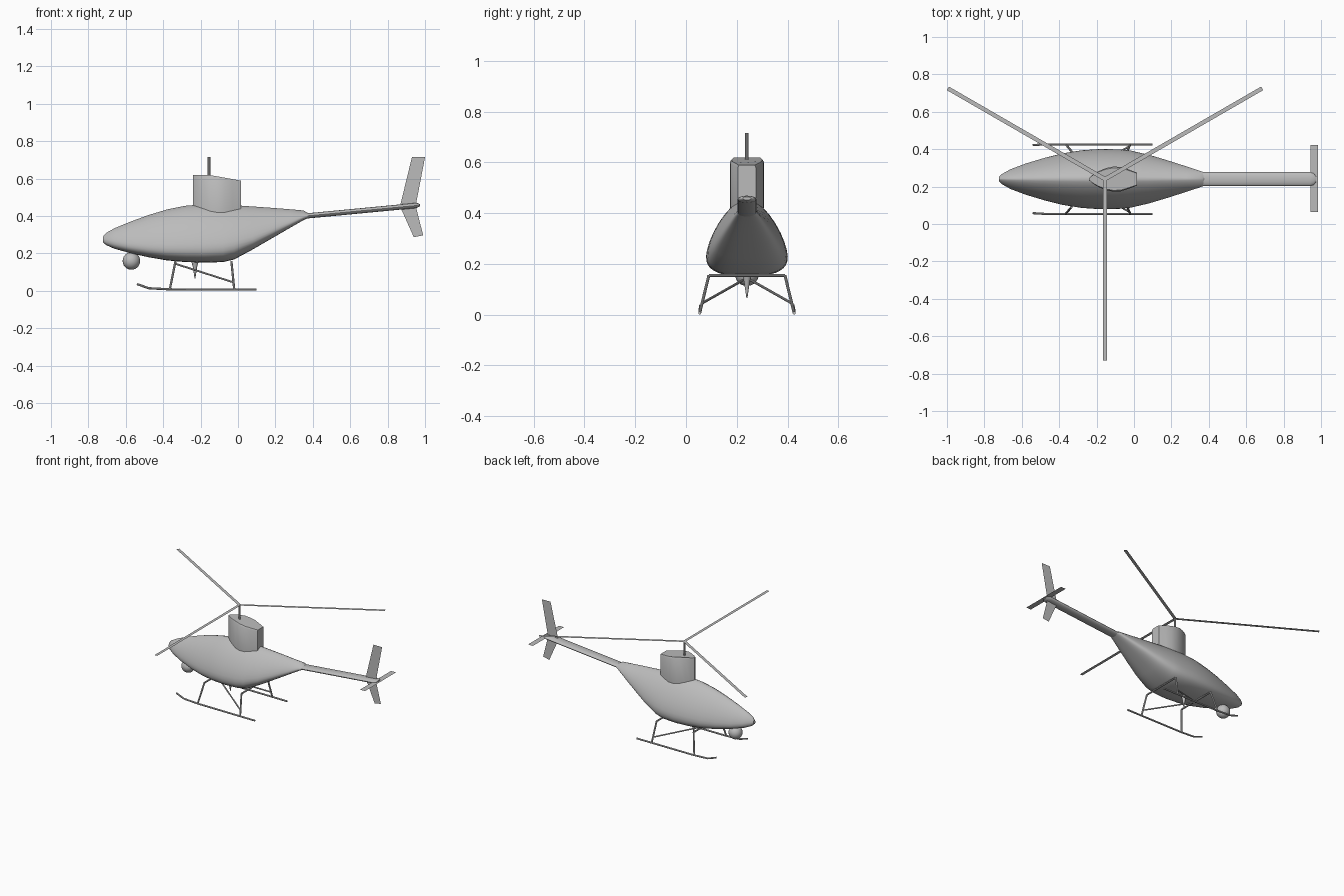
import bpy, bmesh, math
from mathutils import Vector

cube = bpy.data.objects.get("Cube")
if cube:
    bpy.data.objects.remove(cube, do_unlink=True)

MID = 0.24      # y of the body's centre plane
HUB = -0.155    # x of the rotor axis

grey = bpy.data.materials.new("light grey")
grey.use_nodes = True
grey.diffuse_color = (0.5, 0.5, 0.5, 1)
grey.node_tree.nodes["Principled BSDF"].inputs["Base Color"].default_value = (0.5, 0.5, 0.5, 1)


def finish(name, bm, smooth=True):
    mesh = bpy.data.meshes.new(name)
    bm.to_mesh(mesh)
    bm.free()
    obj = bpy.data.objects.new(name, mesh)
    bpy.context.collection.objects.link(obj)
    mesh.materials.append(grey)
    if smooth:
        bpy.ops.object.select_all(action='DESELECT')
        obj.select_set(True)
        bpy.context.view_layer.objects.active = obj
        bpy.ops.object.shade_smooth_by_angle(angle=math.radians(35))
    return obj


def loft(name, rings):
    """Skin a list of closed rings and cap both ends."""
    bm = bmesh.new()
    loops = [[bm.verts.new(p) for p in ring] for ring in rings]
    n = len(loops[0])
    for a, b in zip(loops, loops[1:]):
        for i in range(n):
            j = (i + 1) % n
            bm.faces.new((a[i], a[j], b[j], b[i]))
    bm.faces.new(loops[0])
    bm.faces.new(loops[-1])
    bmesh.ops.recalc_face_normals(bm, faces=bm.faces[:])
    return finish(name, bm)


def plate(name, points):
    bm = bmesh.new()
    bm.faces.new([bm.verts.new(p) for p in points])
    return finish(name, bm, smooth=False)


def tube(name, points, r0, r1=None, sides=10):
    """Round bar through points, tapering from r0 to r1."""
    pts = [Vector(p) for p in points]
    r1 = r0 if r1 is None else r1
    rings = []
    for i, p in enumerate(pts):
        d = (pts[min(i + 1, len(pts) - 1)] - pts[max(i - 1, 0)]).normalized()
        u = d.cross(Vector((0, 1, 0)) if abs(d.y) < 0.9 else Vector((1, 0, 0))).normalized()
        v = d.cross(u)
        r = r0 + (r1 - r0) * i / (len(pts) - 1)
        rings.append([p + r * (u * math.cos(t) + v * math.sin(t))
                      for t in (math.tau * k / sides for k in range(sides))])
    return loft(name, rings)


def body_ring(x, top, low, wide, zw, sides=36):
    """Narrow-shouldered section with a fuller, flatter belly."""
    ring = []
    for k in range(sides):
        t = math.tau * k / sides
        c, s = math.cos(t), math.sin(t)
        e = 2 / 1.5 if s > 0 else 2 / 2.6
        y = wide * math.copysign(abs(c) ** e, c)
        z = zw + (top - zw if s > 0 else zw - low) * math.copysign(abs(s) ** e, s)
        ring.append((x, MID + y, z))
    return ring


# Fuselage: x, top, bottom, half width, height of widest point
stations = [
    (-.722, .29, .26, .012, .275), (-.705, .31, .245, .028, .27),
    (-.66, .335, .225, .053, .26), (-.58, .368, .203, .083, .245),
    (-.48, .405, .18, .113, .235), (-.38, .435, .163, .138, .23),
    (-.28, .455, .154, .154, .23), (-.18, .463, .151, .161, .23),
    (-.08, .462, .154, .159, .235), (-.02, .458, .168, .153, .245),
    (.08, .451, .222, .13, .275), (.18, .444, .28, .1, .318),
    (.28, .436, .338, .068, .362), (.35, .43, .378, .045, .395),
    (.375, .415, .39, .036, .402)]
loft("fuselage", [body_ring(*s) for s in stations])

# Tail boom: flattened tube with a rounded tip
boom = []
for x, k in ((.35, 1), (.94, 1), (.96, .85), (.972, .45)):
    z = .4 + (x - .36) * .095
    boom.append([(x, MID + .037 * k * math.cos(t), z + .014 * k * math.sin(t))
                 for t in (math.tau * i / 20 for i in range(20))])
loft("tail_boom", boom)

# Tail surfaces
plate("tail_fin", [(.93, MID, .715), (1, MID, .715), (.95, MID, .455),
                   (.99, MID, .297), (.94, MID, .287), (.866, MID, .452)])
plate("tailplane", [(.945, .063, .457), (.985, .063, .457),
                    (.985, .422, .457), (.945, .422, .457)])

# Rotor pylon: pointed front, flat back, top falling towards the back
half = [(-.24, .006), (-.222, .022), (-.19, .042), (-.15, .059),
        (-.11, .067), (-.07, .065), (-.03, .052), (.015, .035)]
outline = half + [(x, -y) for x, y in reversed(half)]


def pylon_ring(z, drop, inset=1.0):
    return [(x, MID + y * inset, z - drop * max(0, x - HUB)) for x, y in outline]


loft("rotor_pylon", [pylon_ring(.42, 0), pylon_ring(.61, .18), pylon_ring(.62, .18, .9)])

# Mast and three flat blades
tube("rotor_mast", [(HUB, MID, .6), (HUB, MID, .717)], .007)
for i, angle in enumerate((30, 150, 270)):
    a = math.radians(angle)
    d, s = Vector((math.cos(a), math.sin(a), 0)), Vector((-math.sin(a), math.cos(a), 0)) * .011
    hub = Vector((HUB, MID, .716))
    tip = hub + d * .97
    plate(f"rotor_blade_{i + 1}", [hub - s, tip - s, tip + s, hub + s])

# Sensor ball under the nose
bm = bmesh.new()
bmesh.ops.create_uvsphere(bm, u_segments=20, v_segments=12, radius=.047)
bmesh.ops.translate(bm, verts=bm.verts[:], vec=(-.57, MID, .16))
finish("sensor_ball", bm)

# Belly antenna
tube("belly_antenna", [(-.23, MID, .165), (-.23, MID, .13), (-.23, MID, .065)], .022, .002)

# Landing gear
for x in (-.335, -.035):
    tube("cross_bar", [(x, MID - .15, .155), (x, MID + .15, .155)], .006)
for side, name in ((1, "back"), (-1, "front")):
    def at(x, y, z):
        return (x, MID + side * y, z)
    tube(f"{name}_skid", [at(-.54, .182, .036), at(-.475, .186, .014),
                          at(-.36, .186, .008), at(.1, .186, .007)], .006)
    tube(f"{name}_nose_leg", [at(-.335, .15, .155), at(-.365, .186, .007)], .006)
    tube(f"{name}_tail_leg", [at(-.035, .15, .155), at(-.02, .186, .007)], .006)
    tube(f"{name}_brace", [at(-.335, 0, .145), at(-.022, .177, .045)], .005)
